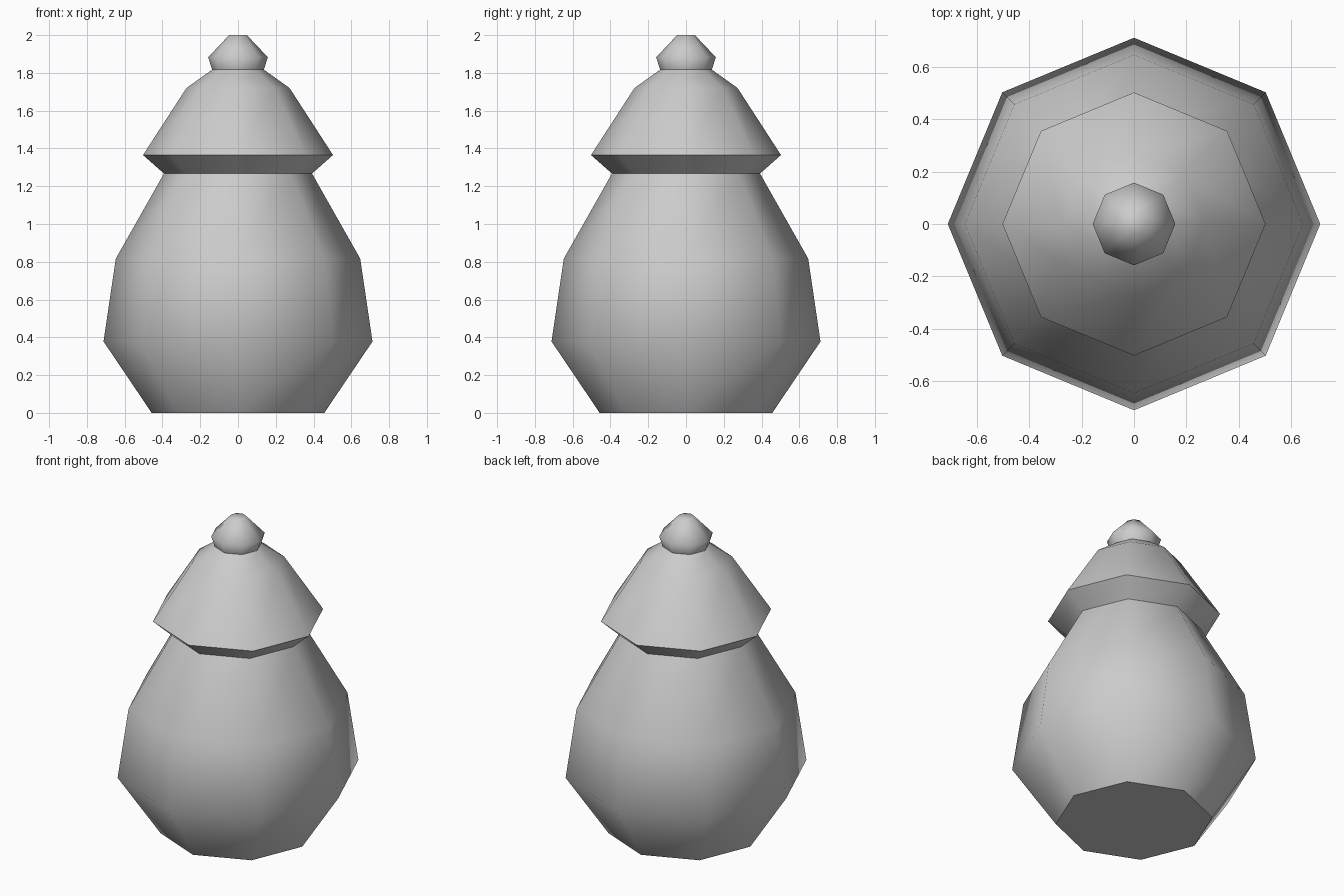
import bpy
import bmesh
from math import cos, sin, tau

SIDES = 8

default = bpy.data.objects.get("Cube")
if default:
    bpy.data.objects.remove(default, do_unlink=True)

# One plain grey for the whole pot
grey = bpy.data.materials.new("plain grey")
grey.use_nodes = True
colour = (0.6, 0.6, 0.6, 1)
grey.diffuse_color = colour
grey.node_tree.nodes["Principled BSDF"].inputs["Base Color"].default_value = colour


def turned_part(name, profile, sharp_rings=(), cap_bottom=False, cap_top=False):
    """Turn a (radius, height) profile around z, smooth except at sharp rings."""
    bm = bmesh.new()
    rings = []
    for radius, z in profile:
        angles = [tau * i / SIDES for i in range(SIDES)]
        rings.append([bm.verts.new((radius * cos(a), radius * sin(a), z)) for a in angles])
    for low, high in zip(rings, rings[1:]):
        for i in range(SIDES):
            j = (i + 1) % SIDES
            bm.faces.new((low[i], low[j], high[j], high[i]))
    if cap_bottom:
        bm.faces.new(rings[0][::-1])
    if cap_top:
        bm.faces.new(rings[-1])
    for face in bm.faces:
        face.smooth = True
    for index in sharp_rings:
        for i in range(SIDES):
            bm.edges.get((rings[index][i - 1], rings[index][i])).smooth = False
    mesh = bpy.data.meshes.new(name)
    bm.to_mesh(mesh)
    bm.free()
    mesh.materials.append(grey)
    obj = bpy.data.objects.new(name, mesh)
    bpy.context.collection.objects.link(obj)
    return obj


# Pear-shaped body with a flat base
turned_part("pot_body", [(0.457, 0), (0.712, 0.378), (0.647, 0.817), (0.392, 1.267)],
            sharp_rings=[0], cap_bottom=True)

# Flared lid with a crisp rim
turned_part("lid", [(0.392, 1.267), (0.503, 1.365), (0.273, 1.72), (0.137, 1.817)],
            sharp_rings=[1])

# Knob on top
turned_part("lid_knob", [(0.137, 1.817), (0.158, 1.883), (0.047, 2.0)], cap_top=True)
